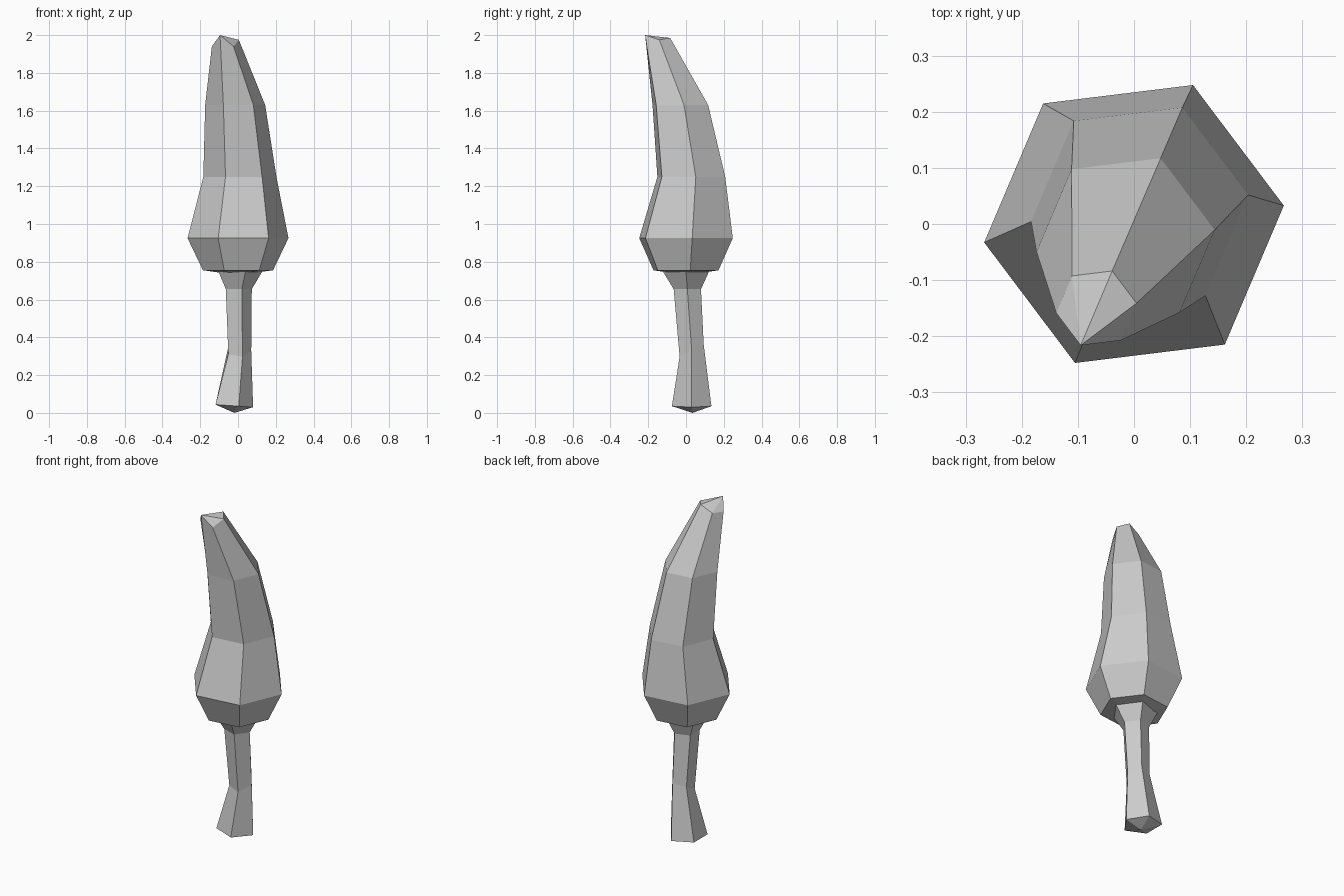
import bpy, bmesh
from math import cos, sin, radians

if "Cube" in bpy.data.objects:
    bpy.data.objects.remove(bpy.data.objects["Cube"])


def ring(bm, sides, turn, cx, cy, r, heights):
    """Regular polygon of vertices; heights is one z or a function of (i, x, y)."""
    verts = []
    for i in range(sides):
        a = radians(turn + 360 * i / sides)
        x, y = cx + r * cos(a), cy + r * sin(a)
        z = heights(i, x, y) if callable(heights) else heights
        verts.append(bm.verts.new((x, y, z)))
    return verts


def bridge(bm, low, high):
    n = len(low)
    for i in range(n):
        j = (i + 1) % n
        bm.faces.new((low[i], low[j], high[j], high[i]))


def fan(bm, loop, tip):
    """Close a loop with triangles to a tip vertex (which may belong to the loop)."""
    n = len(loop)
    for i in range(n):
        a, b = loop[i], loop[(i + 1) % n]
        if tip not in (a, b):
            bm.faces.new((a, b, tip))


def finish(bm, name):
    bmesh.ops.recalc_face_normals(bm, faces=bm.faces)
    mesh = bpy.data.meshes.new(name)
    bm.to_mesh(mesh)
    bm.free()
    bpy.context.collection.objects.link(bpy.data.objects.new(name, mesh))


def loft(name, sides, turn, sections, bottom_tip, top_tip):
    bm = bmesh.new()
    rings = [ring(bm, sides, turn, *s) for s in sections]
    for low, high in zip(rings, rings[1:]):
        bridge(bm, low, high)
    fan(bm, rings[0], bm.verts.new(bottom_tip))
    top = rings[-1][top_tip] if isinstance(top_tip, int) else bm.verts.new(top_tip)
    fan(bm, rings[-1], top)
    finish(bm, name)


# Trunk: five-sided, flared at the foot and under the crown
loft("trunk", 5, 0, [
    (-0.03, 0.03, 0.11, lambda i, x, y: 0.038 - 0.07 * (x + 0.03)),
    (0.003, 0.03, 0.067, lambda i, x, y: 0.33 + 0.5 * (y - 0.03)),
    (-0.003, 0.007, 0.076, 0.655),
    (0.0, 0.0, 0.128, 0.748),
], (-0.02, 0.035, 0.0), (0, 0, 0.76))

# Crown: six-sided, leaning to a slanted peak
peak = (1.975, 1.985, 1.947, 1.94, 2.0, 1.94)
loft("crown", 6, 7, [
    (0.0, 0.0, 0.187, 0.755),
    (0.0, 0.0, 0.269, 0.925),
    (0.01, 0.028, 0.195, 1.25),
    (-0.015, -0.03, 0.16, 1.63),
    (-0.067, -0.15, 0.072, lambda i, x, y: peak[i]),
], (-0.01, 0.0, 0.73), 4)
